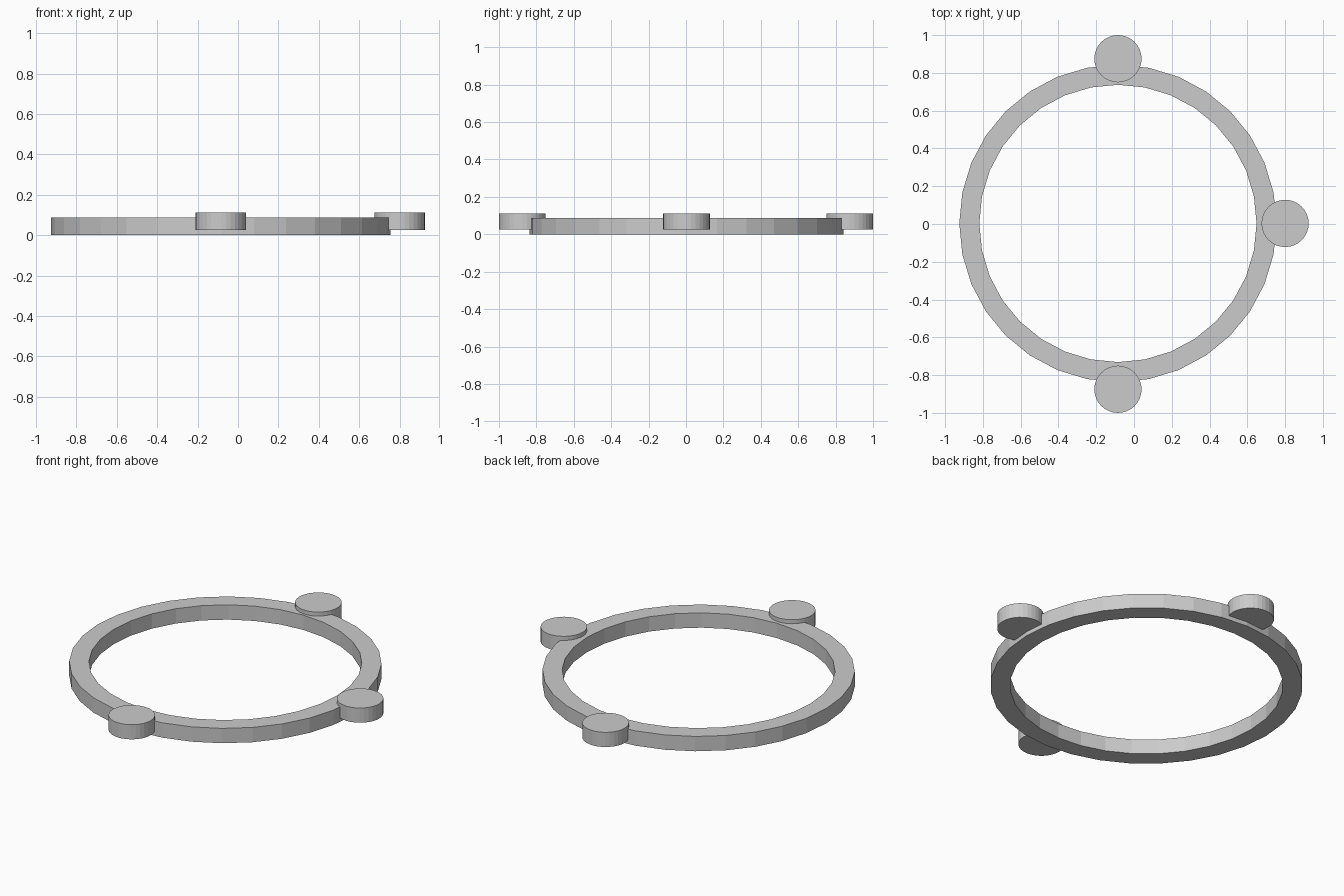
import bpy, bmesh
from math import cos, sin, tau

if "Cube" in bpy.data.objects:
    bpy.data.objects.remove(bpy.data.objects["Cube"])

CX, CY = -0.085, 0.003  # ring centre


def finish(name, bm):
    bmesh.ops.recalc_face_normals(bm, faces=bm.faces)
    mesh = bpy.data.meshes.new(name)
    bm.to_mesh(mesh)
    bm.free()
    obj = bpy.data.objects.new(name, mesh)
    bpy.context.collection.objects.link(obj)
    return obj


# Flat 32-sided ring: a rectangular section swept around the centre
def ring(name, r_in, r_out, z0, z1, sides=32):
    bm = bmesh.new()
    section = [(r_in, z0), (r_out, z0), (r_out, z1), (r_in, z1)]
    loops = [[bm.verts.new((CX + r * cos(tau * i / sides),
                            CY + r * sin(tau * i / sides), z))
              for r, z in section] for i in range(sides)]
    for i in range(sides):
        a, b = loops[i], loops[(i + 1) % sides]
        for j in range(4):
            k = (j + 1) % 4
            bm.faces.new((a[j], b[j], b[k], a[k]))
    return finish(name, bm)


# Round lug disc overlapping the ring's rim
def disc(name, x, y, r, z0, z1, sides=32):
    bm = bmesh.new()
    bmesh.ops.create_cone(bm, cap_ends=True, segments=sides,
                          radius1=r, radius2=r, depth=z1 - z0)
    bmesh.ops.translate(bm, verts=bm.verts, vec=(x, y, (z0 + z1) / 2))
    return finish(name, bm)


ring("ring_band", 0.734, 0.84, 0.0, 0.088)

for name, x, y in (("right_disc", 0.80, CY),
                   ("back_disc", CX, 0.875),
                   ("front_disc", CX, -0.875)):
    disc(name, x, y, 0.125, 0.025, 0.112)
